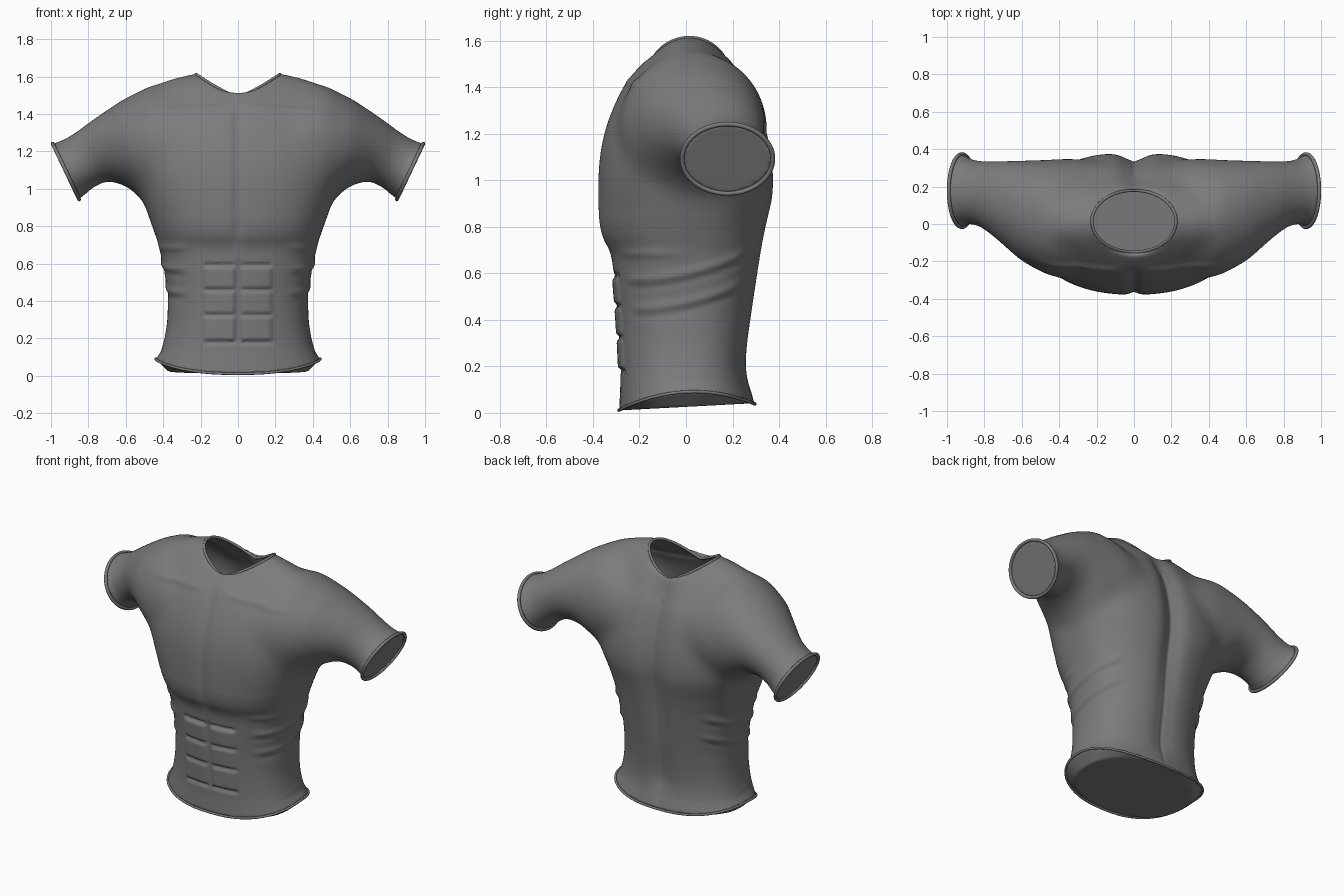
import bpy, bmesh, math
from mathutils import Vector

if "Cube" in bpy.data.objects:
    bpy.data.objects.remove(bpy.data.objects["Cube"])

N = 64
TAU = 2 * math.pi
grey = bpy.data.materials.new("dark_grey")
grey.diffuse_color = (.2, .2, .2, 1)
grey.use_nodes = True
grey.node_tree.nodes["Principled BSDF"].inputs["Base Color"].default_value = grey.diffuse_color


def gauss(d, s):
    return math.exp(-(d / s) ** 2)


def step(a, b, v):
    t = min(1, max(0, (v - a) / (b - a)))
    return t * t * (3 - 2 * t)


def hem_z(y):
    u = y / 0.29
    return 0.09 - 0.065 * u * u + 0.015 * u


def loft(bm, rings):
    rows = [[bm.verts.new(p) for p in r] for r in rings]
    for a, b in zip(rows, rows[1:]):
        for i in range(N):
            j = (i + 1) % N
            bm.faces.new((a[i], a[j], b[j], b[i]))
    bm.faces.new(rows[0][::-1])
    bm.faces.new(rows[-1])


def rim(name, pts, radius):
    cu = bpy.data.curves.new(name, 'CURVE')
    cu.dimensions = '3D'
    cu.bevel_depth = radius
    cu.bevel_resolution = 3
    cu.materials.append(grey)
    sp = cu.splines.new('POLY')
    sp.points.add(len(pts) - 1)
    for q, p in zip(sp.points, pts):
        q.co = (*p, 1)
    sp.use_cyclic_u = True
    ob = bpy.data.objects.new(name, cu)
    bpy.context.collection.objects.link(ob)


# Torso sections: height, half width, front y, back y
TORSO = [
    (0.00, .438, -.287, .295), (0.13, .412, -.282, .270), (0.20, .393, -.285, .262),
    (0.30, .378, -.290, .270), (0.45, .375, -.300, .292), (0.60, .405, -.312, .315),
    (0.68, .420, -.320, .328), (0.71, .428, -.335, .333), (0.75, .442, -.362, .340),
    (0.83, .470, -.377, .355), (0.94, .510, -.380, .378), (1.05, .545, -.378, .376),
    (1.15, .560, -.366, .362), (1.25, .560, -.340, .340), (1.35, .550, -.298, .305),
    (1.43, .540, -.257, .258), (1.50, .520, -.190, .212), (1.55, .465, -.140, .168),
    (1.59, .360, -.095, .128), (1.628, .225, -.045, .080)]


def torso_ring(i):
    z, w, yf, yb = TORSO[i]
    pts = []
    for k in range(N):
        t = TAU * k / N
        c, s = math.cos(t), math.sin(t)
        e = 0.84 if z < 1.4 else 1.0
        if s > 0 and .9 < z < 1.4:
            e = 0.77
        x = w * math.copysign(abs(c) ** e, c)
        y = (yb if s > 0 else -yf) * math.copysign(abs(s) ** e, s)
        pts.append(Vector((x, y, z if i else hem_z(y))))
    return pts


# Sleeve sections: upper x, z, lower x, z, front y, back y
SLEEVE = [
    (.20, 1.47, .20, .96, -.270, .335), (.34, 1.54, .34, .90, -.300, .352),
    (.46, 1.558, .47, .90, -.275, .345),
    (.62, 1.478, .59, 1.01, -.200, .342), (.78, 1.370, .70, 1.045, -.078, .340),
    (.87, 1.303, .77, 1.005, -.015, .340), (.95, 1.255, .82, .970, .000, .350),
    (.99, 1.240, .85, .945, -.015, .372)]


def sleeve_ring(r, side, grow=1.0):
    ux, uz, lx, lz, yf, yb = r
    c = Vector(((ux + lx) / 2, (yf + yb) / 2, (uz + lz) / 2))
    a = Vector(((ux - lx) / 2, 0, (uz - lz) / 2)) * grow
    b = Vector((0, (yb - yf) / 2, 0)) * grow
    pts = [c + a * math.sin(TAU * k / N) + b * math.cos(TAU * k / N) for k in range(N)]
    return [Vector((p.x * side, p.y, p.z)) for p in pts]


# Rough torso (with flat bottom panel) and sleeves fused into one skin
bm = bmesh.new()
panel = [Vector((p.x * .86, p.y * .9, .026 + .048 * p.y)) for p in torso_ring(0)]
loft(bm, [panel] + [torso_ring(i) for i in range(len(TORSO))])
for side in (1, -1):
    part = bmesh.new()
    loft(part, [sleeve_ring(r, side) for r in SLEEVE])
    bmesh.ops.recalc_face_normals(part, faces=part.faces)
    tmp = bpy.data.meshes.new("sleeve_tmp")
    part.to_mesh(tmp)
    bm.from_mesh(tmp)
    part.free()
    bpy.data.meshes.remove(tmp)
bmesh.ops.recalc_face_normals(bm, faces=bm.faces)
mesh = bpy.data.meshes.new("shirt_body")
bm.to_mesh(mesh)
bm.free()
shirt = bpy.data.objects.new("shirt_body", mesh)
bpy.context.collection.objects.link(shirt)
mod = shirt.modifiers.new("fuse", 'REMESH')
mod.mode = 'VOXEL'
mod.voxel_size = 0.0105
dg = bpy.context.evaluated_depsgraph_get()
fused = bpy.data.meshes.new_from_object(shirt.evaluated_get(dg))
shirt.modifiers.clear()
shirt.data = fused

bm = bmesh.new()
bm.from_mesh(fused)
cuff_n = Vector((.894, 0, -.447))
cuff_c = Vector((.92, .18, 1.092))
soft = [v for v in bm.verts if v.co.z > 0.13
        and (Vector((abs(v.co.x), v.co.y, v.co.z)) - cuff_c).dot(cuff_n) < -0.05]
upper = [v for v in soft if v.co.z > .85]
for verts, times in ((soft, 40), (upper, 40)):
    for _ in range(times):
        bmesh.ops.smooth_vert(bm, verts=verts, factor=0.5, use_axis_x=True, use_axis_y=True, use_axis_z=True)
bm.normal_update()


def relief(p, n):
    x, y, z = abs(p.x), p.y, p.z
    d = 0
    if n.y < -0.2 and y < 0:
        # Breastbone, collar bones and abdominal blocks
        d -= .014 * gauss(x, .03) * step(.66, .80, z) * step(1.48, 1.38, z)
        d += .007 * gauss(z - 1.435 + .05 * x, .02) * step(.04, .15, x) * step(.55, .35, x)
        across = step(.010, .03, x) * step(.195, .160, x)
        lines = max(gauss(z - h, .010) for h in (.59, .46, .325, .18))
        d += across * (.009 * step(.17, .20, z) * step(.60, .575, z) - .016 * lines)
        d -= .009 * gauss(x, .014) * step(.14, .2, z) * step(.64, .58, z)
    if x > .22 and z < .8:
        # Rib folds on the flanks
        curve = .226 * y + .467 * y * y
        fade = step(.24, .34, x) * step(.29, .2, y)
        d += fade * .008 * (gauss(z - .475 - curve, .022) + gauss(z - .60 - curve, .022))
        d -= fade * .003 * (gauss(z - .440 - curve, .018) + gauss(z - .565 - curve, .018))
        d += .006 * gauss(z - .685, .02) * step(.05, -.15, y) * step(.22, .34, x)
    if n.y > 0.2 and y > 0:
        # Spine channel with seam
        deep = .018 + .020 * step(.4, .9, z)
        d -= deep * gauss(x, .07) * step(.08, .25, z) * step(1.55, 1.4, z)
        d -= .006 * gauss(x, .012) * step(.05, .1, z)
        d += .005 * gauss(x - .2, .14) * step(.7, .95, z) * step(1.3, 1.1, z)
    return n * d


for v, off in [(v, relief(v.co, v.normal)) for v in bm.verts]:
    v.co += off

# Neck opening
NA, NB, NY = .225, .165, .015


def neck_z(t):
    low = 1.492 if math.sin(t) < 0 else 1.482
    return low + (1.613 - low) * abs(math.cos(t)) ** 1.25


def neck_r(p):
    return math.hypot(p.x / NA, (p.y - NY) / NB)


cut = [f for f in bm.faces if f.calc_center_median().z > 1.3 and neck_r(f.calc_center_median()) < 1]
bmesh.ops.delete(bm, geom=cut, context='FACES')
edge = {v for e in bm.edges if e.is_boundary for v in e.verts}
for v in edge:
    t = math.atan2((v.co.y - NY) / NB, v.co.x / NA)
    v.co = (NA * math.cos(t), NY + NB * math.sin(t), neck_z(t))
near = [v for v in bm.verts if v.co.z > 1.35 and neck_r(v.co) < 1.4 and v not in edge]
for _ in range(25):
    bmesh.ops.smooth_vert(bm, verts=near, factor=0.5, use_axis_x=True, use_axis_y=True, use_axis_z=True)
bm.to_mesh(fused)
bm.free()
fused.name = "shirt_body"
fused.materials.clear()
fused.materials.append(grey)
for p in fused.polygons:
    p.use_smooth = True
    p.material_index = 0

# Rolled edges
rim("neck_rim", [(NA * math.cos(TAU * k / N), NY + NB * math.sin(TAU * k / N), neck_z(TAU * k / N))
                 for k in range(N)], .008)
rim("hem_rim", [p * 1.005 for p in torso_ring(0)], .007)
for side, name in ((1, "right_cuff_rim"), (-1, "left_cuff_rim")):
    rim(name, sleeve_ring(SLEEVE[-1], side, 1.01), .010)
